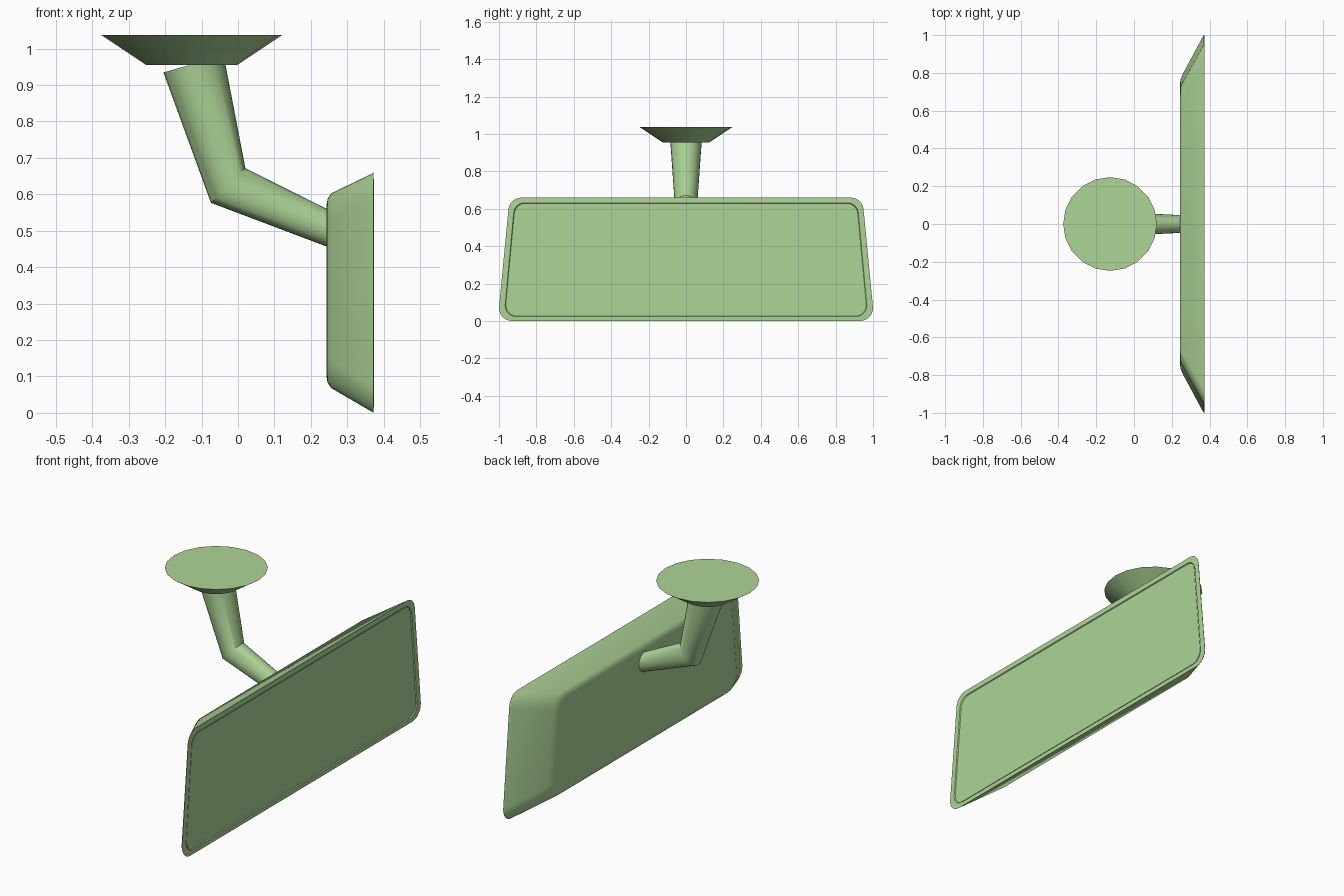
import bpy
import bmesh
from math import cos, sin, pi, radians
from mathutils import Vector

default = bpy.data.objects.get("Cube")
if default:
    bpy.data.objects.remove(default, do_unlink=True)

green = bpy.data.materials.new("soft_green")
green.use_nodes = True
colour = (0.42, 0.66, 0.31, 1)
green.diffuse_color = colour
green.node_tree.nodes["Principled BSDF"].inputs["Base Color"].default_value = colour


def loft(name, rings, angle=35):
    """Skin a list of equal-length point rings and cap both ends."""
    bm = bmesh.new()
    loops = [[bm.verts.new(p) for p in ring] for ring in rings]
    n = len(loops[0])
    for a, b in zip(loops, loops[1:]):
        for i in range(n):
            j = (i + 1) % n
            bm.faces.new((a[i], a[j], b[j], b[i]))
    bm.faces.new(loops[0][::-1])
    bm.faces.new(loops[-1])
    bmesh.ops.recalc_face_normals(bm, faces=bm.faces)
    mesh = bpy.data.meshes.new(name)
    bm.to_mesh(mesh)
    bm.free()
    mesh.materials.append(green)
    obj = bpy.data.objects.new(name, mesh)
    bpy.context.collection.objects.link(obj)
    bpy.ops.object.select_all(action='DESELECT')
    obj.select_set(True)
    bpy.context.view_layer.objects.active = obj
    bpy.ops.object.shade_smooth_by_angle(angle=radians(angle))
    return obj


def housing_ring(x, w_low, w_high, z_low, z_high, r, steps=6):
    """Rounded trapezoid outline in the plane at x."""
    corners = ((w_high - r, z_high - r), (r - w_high, z_high - r),
               (r - w_low, z_low + r), (w_low - r, z_low + r))
    ring = []
    for k, (y, z) in enumerate(corners):
        for s in range(steps + 1):
            a = (k + s / steps) * pi / 2
            ring.append((x, y + r * cos(a), z + r * sin(a)))
    return ring


def tube_ring(centre, across, half_across, half_y, n=24):
    """Ellipse spanned by a direction in the xz plane and the y axis."""
    c = Vector(centre)
    u = Vector(across).normalized() * half_across
    v = Vector((0, half_y, 0))
    return [c + u * cos(2 * pi * i / n) + v * sin(2 * pi * i / n) for i in range(n)]


# Mirror housing: rounded back, flared sides, flat rim
loft("mirror_housing", [
    housing_ring(0.243, 0.74, 0.70, 0.10, 0.57, 0.06),
    housing_ring(0.246, 0.765, 0.725, 0.082, 0.588, 0.07),
    housing_ring(0.256, 0.79, 0.75, 0.068, 0.603, 0.075),
    housing_ring(0.366, 0.995, 0.945, 0.004, 0.656, 0.07),
    housing_ring(0.372, 1.0, 0.95, 0.0, 0.66, 0.07),
    housing_ring(0.373, 0.967, 0.922, 0.023, 0.632, 0.06),
    housing_ring(0.368, 0.964, 0.919, 0.026, 0.629, 0.06),
])

# Mirror glass: thin plate just inside the rim
loft("mirror_glass", [
    housing_ring(0.360, 0.960, 0.915, 0.028, 0.626, 0.06),
    housing_ring(0.370, 0.960, 0.915, 0.028, 0.626, 0.06),
])

# Bent arm: wide at the mount, mitred at the elbow, narrow at the housing
top, elbow, end = Vector((-0.122, 0, 0.958)), Vector((-0.027, 0, 0.624)), Vector((0.29, 0, 0.487))
upper, lower = elbow - top, end - elbow
loft("bent_arm", [
    tube_ring(top, (-upper.z, 0, upper.x), 0.086, 0.084),
    tube_ring(elbow, (1, 0, 1), 0.067, 0.060),
    tube_ring(end, (-lower.z, 0, lower.x), 0.045, 0.045),
])

# Mounting cup: flared disc with a flat top
loft("mounting_cup", [
    tube_ring((-0.127, 0, 0.955), (1, 0, 0), 0.125, 0.125, 20),
    tube_ring((-0.127, 0, 1.037), (1, 0, 0), 0.248, 0.248, 20),
], 30)
